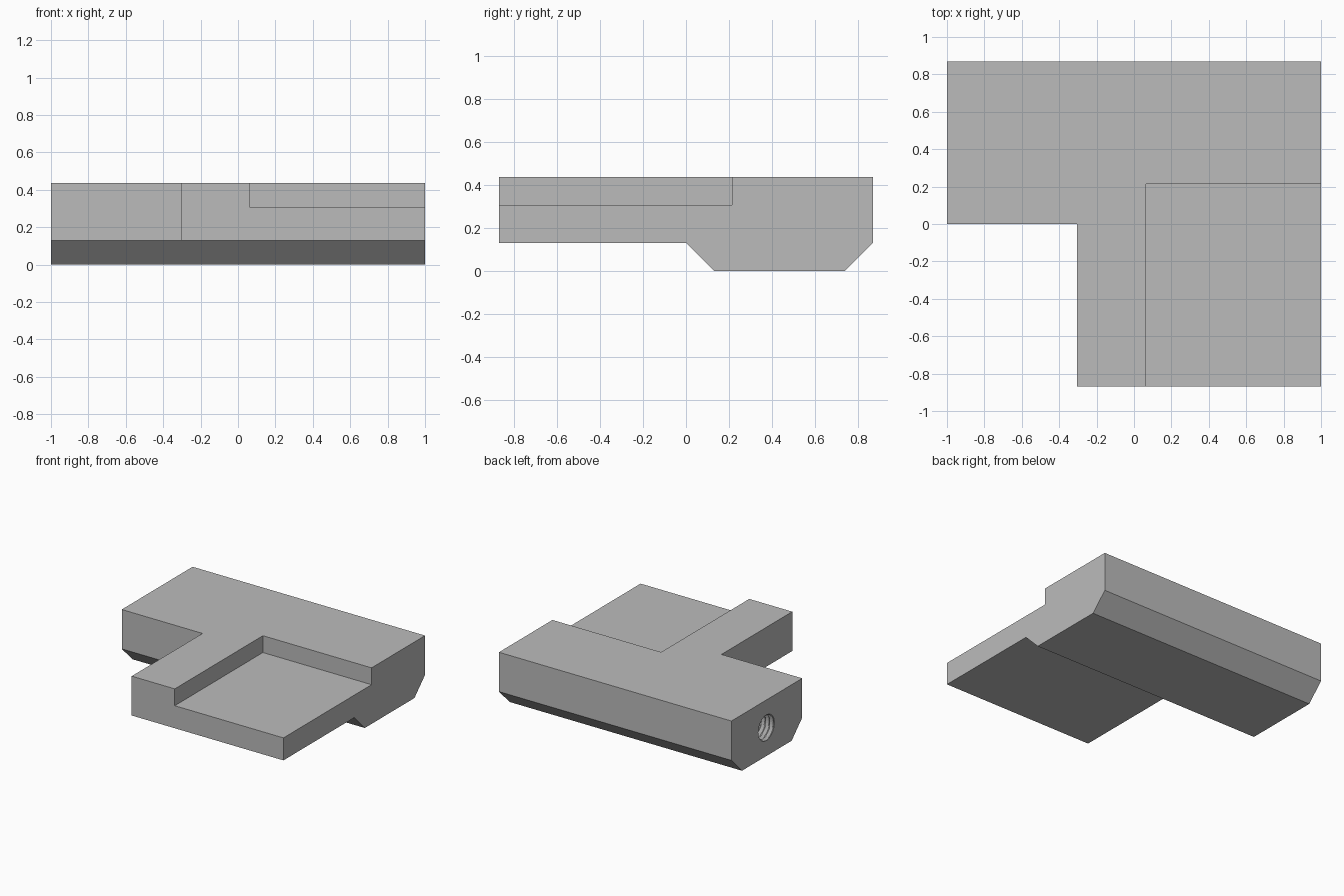
import bpy, bmesh
from math import cos, sin, tau

cube = bpy.data.objects.get("Cube")
if cube:
    bpy.data.objects.remove(cube, do_unlink=True)

grey = bpy.data.materials.new("plain grey")
grey.use_nodes = True
colour = (0.5, 0.5, 0.5, 1)
grey.diffuse_color = colour
grey.node_tree.nodes["Principled BSDF"].inputs["Base Color"].default_value = colour


def add_object(name, bm):
    bmesh.ops.recalc_face_normals(bm, faces=bm.faces)
    mesh = bpy.data.meshes.new(name)
    bm.to_mesh(mesh)
    bm.free()
    mesh.materials.append(grey)
    obj = bpy.data.objects.new(name, mesh)
    bpy.context.collection.objects.link(obj)
    return obj


def loft(name, rings):
    """Solid skinned through matching closed rings, capped at both ends."""
    bm = bmesh.new()
    rows = [[bm.verts.new(p) for p in ring] for ring in rings]
    for a, b in zip(rows, rows[1:]):
        for i in range(len(a)):
            bm.faces.new((a[i - 1], a[i], b[i], b[i - 1]))
    bm.faces.new(rows[0])
    bm.faces.new(rows[-1])
    return add_object(name, bm)


def box(name, x0, x1, y0, y1, z0, z1):
    outline = [(y0, z0), (y1, z0), (y1, z1), (y0, z1)]
    return loft(name, [[(x, y, z) for y, z in outline] for x in (x0, x1)])


def cut(target, cutter):
    cutter.hide_render = True
    mod = target.modifiers.new("cut", "BOOLEAN")
    mod.operation = "DIFFERENCE"
    mod.solver = "EXACT"
    mod.object = cutter
    bpy.context.view_layer.objects.active = target
    bpy.ops.object.modifier_apply(modifier=mod.name)
    bpy.data.objects.remove(cutter, do_unlink=True)


# Block: side profile with a chamfered foot, extruded across the width
TOP, DEPTH, CHAMFER = 0.436, 0.87, 0.13
profile = [(-DEPTH, CHAMFER), (0, CHAMFER), (CHAMFER, 0), (DEPTH - CHAMFER, 0),
           (DEPTH, CHAMFER), (DEPTH, TOP), (-DEPTH, TOP)]
block = loft("bracket_block", [[(x, y, z) for y, z in profile] for x in (-1, 1)])

# Front corner notch and shallow open pocket
cut(block, box("notch_cutter", -1.2, -0.305, -1.2, 0, -0.2, 0.7))
cut(block, box("pocket_cutter", 0.065, 1.2, -1.2, 0.213, 0.305, 0.7))

# Threaded blind hole in the end of the bar
PITCH, STEPS, SEGS, TURNS = 0.036, 8, 32, 14
MINOR, MAJOR = 0.09, 0.108
rings = []
for k in range(-4, TURNS * STEPS):
    ring = []
    for s in range(SEGS):
        phase = (k / STEPS + s / SEGS) % 1
        r = MINOR + (MAJOR - MINOR) * abs(2 * phase - 1)
        a = tau * s / SEGS
        ring.append((-1 + (k + 0.5) * PITCH / STEPS,
                     DEPTH / 2 + r * cos(a), TOP / 2 + r * sin(a)))
    rings.append(ring)
cut(block, loft("thread_cutter", rings))
